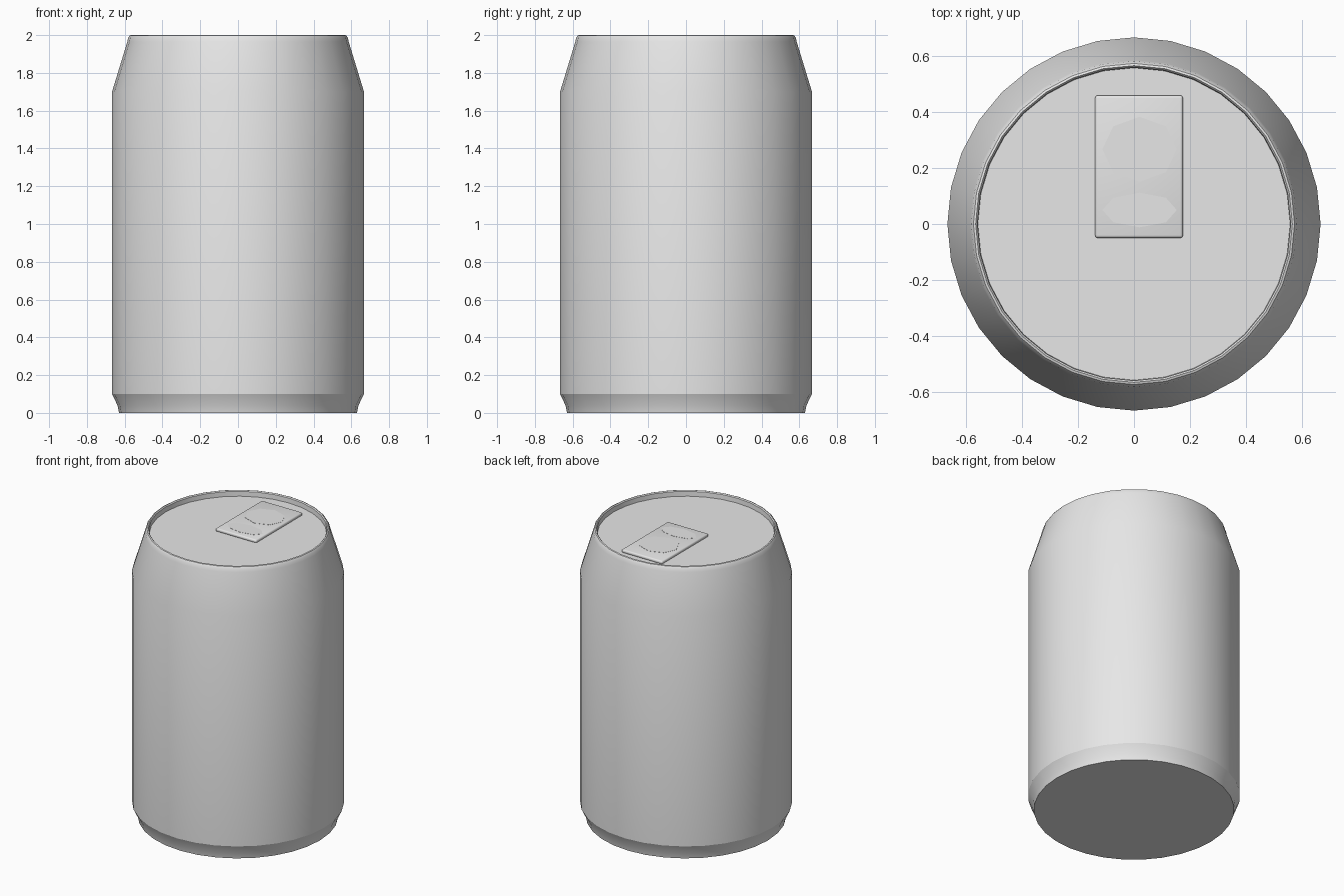
import bpy, bmesh, math

cube = bpy.data.objects.get("Cube")
if cube:
    bpy.data.objects.remove(cube, do_unlink=True)

# One bare metal colour for everything
metal = bpy.data.materials.new("bare_metal")
metal.use_nodes = True
metal.diffuse_color = (0.8, 0.8, 0.8, 1)
metal.node_tree.nodes["Principled BSDF"].inputs["Base Color"].default_value = (0.8, 0.8, 0.8, 1)

SIDES = 32
LID_Z, TAB_Z = 1.96, 1.98


def finish(name, bm, angle):
    bmesh.ops.recalc_face_normals(bm, faces=bm.faces)
    mesh = bpy.data.meshes.new(name)
    bm.to_mesh(mesh)
    bm.free()
    mesh.materials.append(metal)
    obj = bpy.data.objects.new(name, mesh)
    bpy.context.collection.objects.link(obj)
    bpy.ops.object.select_all(action='DESELECT')
    obj.select_set(True)
    bpy.context.view_layer.objects.active = obj
    bpy.ops.object.shade_smooth_by_angle(angle=math.radians(angle))
    return obj


def ring(bm, rx, ry, z, sides, cx=0, cy=0):
    steps = [math.tau * i / sides for i in range(sides)]
    return [bm.verts.new((cx + rx * math.cos(a), cy + ry * math.sin(a), z)) for a in steps]


def stack(bm, rings):
    for low, high in zip(rings, rings[1:]):
        for i in range(len(low)):
            j = (i + 1) % len(low)
            bm.faces.new((low[i], low[j], high[j], high[i]))
    bm.faces.new(rings[0][::-1])
    bm.faces.new(rings[-1])


# Can: base, foot, wall, shoulder, rolled rim and sunken lid
profile = [(0.63, 0), (0.638, 0.04), (0.667, 0.1), (0.667, 1.7), (0.586, 1.965),
           (0.582, 1.985), (0.574, 1.997), (0.566, 2.0), (0.56, 1.993), (0.558, LID_Z)]
bm = bmesh.new()
stack(bm, [ring(bm, r, r, z, SIDES) for r, z in profile])
finish("can_body", bm, 24)

# Pull tab with rounded edges
bm = bmesh.new()
bmesh.ops.create_cube(bm, size=1)
size, centre = (0.314, 0.51, 0.024), (0.018, 0.205, TAB_Z - 0.012)
for v in bm.verts:
    v.co = [c + s * p for c, s, p in zip(centre, size, v.co)]
bmesh.ops.bevel(bm, geom=bm.edges[:], offset=0.01, segments=3, profile=0.5, affect='EDGES')
finish("pull_tab", bm, 40)

# Eight-sided finger panel and rivet panel on the tab
for name, cy, rx, ry in (("finger_panel", 0.267, 0.133, 0.116),
                         ("rivet_panel", 0.05, 0.133, 0.062)):
    bm = bmesh.new()
    stack(bm, [ring(bm, rx, ry, z, 8, 0.02, cy) for z in (TAB_Z - 0.002, TAB_Z + 0.001)])
    finish(name, bm, 30)
